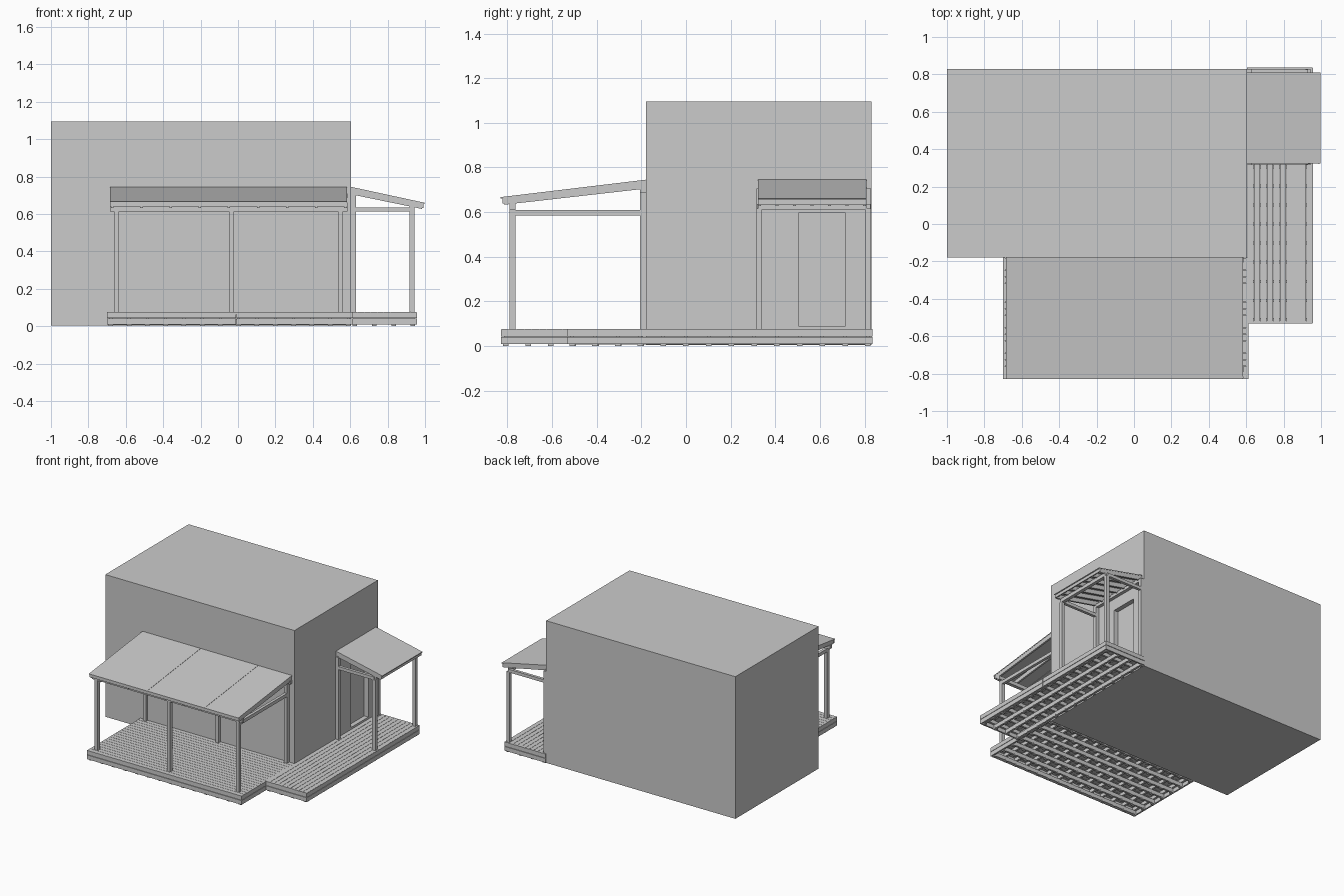
import bpy
import bmesh

cube = bpy.data.objects.get("Cube")
if cube:
    bpy.data.objects.remove(cube, do_unlink=True)

grey = bpy.data.materials.new("plain_grey")
grey.use_nodes = True
COLOR = (0.6, 0.6, 0.6, 1)
grey.diffuse_color = COLOR
grey.node_tree.nodes["Principled BSDF"].inputs["Base Color"].default_value = COLOR


def hexa(bm, place, u, v, low, high):
    """Box in porch space; low and high give z at the inner and outer v."""
    vs = [bm.verts.new(place(a, b, zz[i]))
          for zz in (low, high) for i, b in enumerate(v) for a in u]
    for f in ((0, 1, 3, 2), (4, 5, 7, 6), (0, 1, 5, 4),
              (2, 3, 7, 6), (0, 2, 6, 4), (1, 3, 7, 5)):
        bm.faces.new([vs[i] for i in f])


def finish(name, bm):
    bmesh.ops.recalc_face_normals(bm, faces=bm.faces)
    mesh = bpy.data.meshes.new(name)
    bm.to_mesh(mesh)
    bm.free()
    mesh.materials.append(grey)
    ob = bpy.data.objects.new(name, mesh)
    bpy.context.collection.objects.link(ob)
    return ob


def boxes(name, place, items):
    """One object from boxes given as (u range, v range, z range)."""
    bm = bmesh.new()
    for u, v, z in items:
        hexa(bm, place, u, v, (z[0], z[0]), (z[1], z[1]))
    return finish(name, bm)


def world(x, y, z):
    return (x, y, z)


def front(u, v, z):
    return (u, -0.18 - v, z)


def side(u, v, z):
    return (0.605 + v, u, z)


def spread(a, b, count):
    return [a + (b - a) * i / (count - 1) for i in range(count)]


# House block with a recessed side door
house = boxes("house", world, [((-1, 0.605), (-0.18, 0.83), (0.005, 1.095))])
cutter = boxes("door_cutter", world, [((0.57, 0.65), (0.505, 0.715), (0.09, 0.595))])
cutter.hide_render = True
cutter.hide_viewport = True
cut = house.modifiers.new("door_recess", 'BOOLEAN')
cut.operation = 'DIFFERENCE'
cut.solver = 'EXACT'
cut.object = cutter
boxes("front_door", front, [((-0.65, -0.47), (0, 0.004), (0.076, 0.61))])


def deck(name, place, u0, u1, depth, board_count, joists, bearers, split):
    t = 0.012
    pitch = depth / board_count
    boxes(name + "_boards", place,
          [((u0, u1), (i * pitch + 0.001, (i + 1) * pitch - 0.001), (0.062, 0.075))
           for i in range(board_count)])
    boxes(name + "_joists", place,
          [((u - 0.008, u + 0.008), (t, depth - t), (0.036, 0.062))
           for u in spread(u0 + 0.02, u1 - 0.02, joists)])
    boxes(name + "_bearers", place,
          [((u0 + t, u1 - t), (v - 0.008, v + 0.008), (0.006, 0.036))
           for v in spread(0.02, depth - 0.02, bearers)])
    # Two stacked rim boards, split along the length
    rims = []
    for z in ((0.008, 0.04), (0.043, 0.0745)):
        for a, b in ((u0, split - 0.001), (split + 0.001, u1)):
            rims.append(((a, b), (depth - t, depth + 0.001), z))
        for a in (u0 - 0.001, u1 - t + 0.001):
            rims.append(((a, a + t), (0, depth), z))
    boxes(name + "_rim", place, rims)
    # Small feet
    boxes(name + "_feet", place,
          [((u - 0.012, u + 0.012), (v - 0.012, v + 0.012), (0, 0.01))
           for u in spread(u0 + 0.02, u1 - 0.02, joists)
           for v in spread(0.02, depth - 0.02, bearers)])


deck("front_deck", front, -0.70, 0.61, 0.648, 19, 14, 7, -0.01)
deck("side_deck", side, -0.53, 0.835, 0.35, 10, 14, 4, 0.15)


def porch(name, place, roof, seams, depth, eave, rafters, posts, post_v, rail):
    top = 0.745

    def z_at(v, drop):
        return top + (eave - top) * v / depth - drop

    # Sloping roof sheets
    edges = [roof[0]] + seams + [roof[1]]
    bm = bmesh.new()
    for a, b in zip(edges, edges[1:]):
        hexa(bm, place, (a + 0.001, b - 0.001), (0, depth),
             (top - 0.006, eave - 0.006), (top, eave))
    finish(name + "_roof", bm)
    # Rafters
    bm = bmesh.new()
    end = depth - 0.015
    for u in rafters:
        hexa(bm, place, (u - 0.007, u + 0.007), (0, end),
             (z_at(0, 0.04), z_at(end, 0.036)), (z_at(0, 0.006), z_at(end, 0.006)))
    finish(name + "_rafters", bm)
    # Eave, plate and wall beams, then end rails
    inner, outer = post_v
    w = 0.013
    a, b = posts[0], posts[-1]
    beams = [((roof[0], roof[1]), (end, end + 0.008), (eave - 0.028, eave - 0.005)),
             ((roof[0], roof[1]), (outer - w, outer + w), (0.612, 0.64)),
             ((roof[0], roof[1]), (0, 0.025), (0.685, 0.71))]
    beams += [((u - 0.011, u + 0.011), (inner, outer), rail) for u in (a, b)]
    boxes(name + "_beams", place, beams)
    # Posts
    boxes(name + "_outer_posts", place,
          [((u - w, u + w), (outer - w, outer + w), (0.075, 0.615)) for u in posts])
    boxes(name + "_wall_posts", place,
          [((u - w, u + w), (inner - w, inner + w), (0.075, 0.705)) for u in posts])


porch("front_porch", front, (-0.685, 0.585), [-0.19, 0.297], 0.65, 0.667,
      spread(-0.672, 0.575, 9), [-0.65, -0.035, 0.548], (0.013, 0.597), (0.584, 0.61))
porch("side_porch", side, (0.322, 0.81), [], 0.393, 0.66,
      spread(0.33, 0.80, 7), [0.328, 0.815], (0.013, 0.326), (0.612, 0.636))
